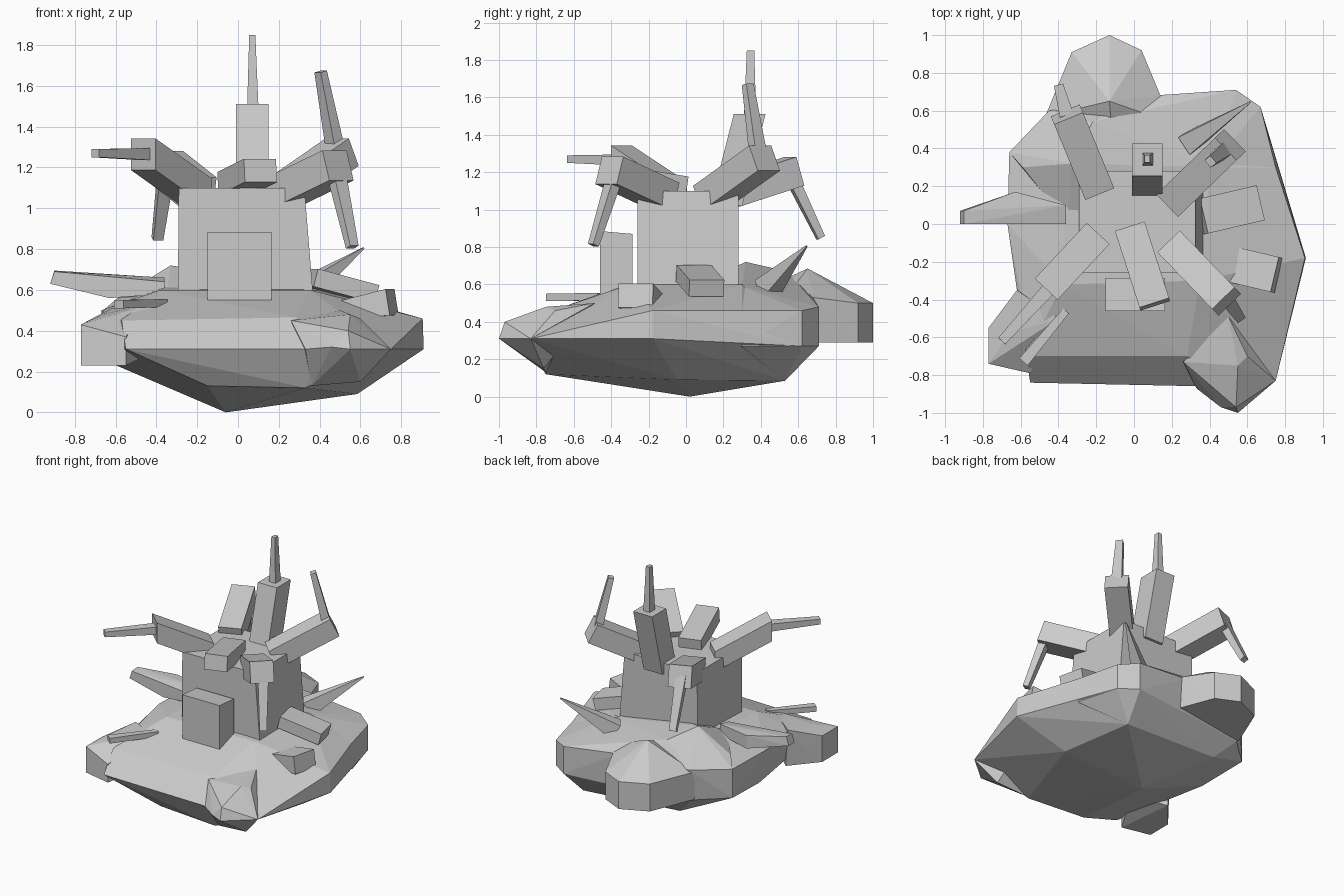
import bpy, bmesh
from mathutils import Vector

stone = bpy.data.materials.new("stone_grey")
stone.diffuse_color = (0.6, 0.6, 0.6, 1)


def hull(name, points):
    """Flat-faced solid wrapped around a few points."""
    bm = bmesh.new()
    for p in points:
        bm.verts.new(p)
    res = bmesh.ops.convex_hull(bm, input=bm.verts[:])
    junk = [g for g in res["geom_interior"] + res["geom_unused"]
            if isinstance(g, bmesh.types.BMVert) and g.is_valid]
    bmesh.ops.delete(bm, geom=list(set(junk)), context='VERTS')
    bmesh.ops.recalc_face_normals(bm, faces=bm.faces[:])
    mesh = bpy.data.meshes.new(name)
    bm.to_mesh(mesh)
    bm.free()
    mesh.materials.append(stone)
    obj = bpy.data.objects.new(name, mesh)
    bpy.context.collection.objects.link(obj)
    return obj


def beam(name, a, b, size_a, size_b=None, plumb=False):
    """Four-sided bar from a to b, with (width, height) at each end."""
    a, b = Vector(a), Vector(b)
    d = (b - a).normalized()
    side = d.cross(Vector((0, 0, 1))).normalized()
    up = Vector((0, 0, 1)) if plumb else side.cross(d)
    pts = []
    for c, (w, h) in ((a, size_a), (b, size_b or size_a)):
        pts += [c + side * w * i + up * h * j for i in (-.5, .5) for j in (-.5, .5)]
    return hull(name, pts)


def slab(name, levels):
    """Solid from (x0, x1, y0, y1, z) rectangles."""
    return hull(name, [(x, y, z) for x0, x1, y0, y1, z in levels
                       for x in (x0, x1) for y in (y0, y1)])


# Island front: bevel, rim, plateau, underside
hull("island_front", [
    (-.55, -.84, .31), (.4, -.86, .31), (-.57, -.70, .45), (.28, -.70, .465),
    (.905, -.18, .46), (.91, -.18, .31), (.75, -.83, .31),
    (.75, .3, .46), (.67, .62, .27),
    (-.66, .38, .5), (-.66, .38, .28), (-.67, 0, .5), (-.62, 0, .24), (-.59, -.42, .49),
    (-.38, -.32, .6), (.35, -.3, .6), (.4, .3, .6), (-.35, .3, .62),
    (.33, -.75, .12), (-.15, -.72, .13), (.585, -.05, .09), (.5, .53, .085), (-.06, .02, 0)])

# Island back: rises to a low ridge behind the tower
hull("island_back", [
    (.75, .3, .46), (.76, .3, .27), (.67, .62, .46), (.67, .62, .27),
    (.54, .71, .48), (.54, .71, .27), (.1, .68, .53), (.1, .66, .27),
    (-.45, .6, .52), (-.45, .57, .28), (-.66, .38, .5), (-.66, .38, .28),
    (-.59, .3, .56), (-.33, .32, .72), (-.22, .54, .67), (.4, .3, .59),
    (-.35, 0, .58), (.35, 0, .58), (.5, .53, .085), (-.3, .5, .13), (-.06, .02, 0)])

# Boulders fused into the island edge
hull("back_boulder", [
    (-.13, 1, .5), (-.13, 1, .29), (.04, .92, .5), (.04, .92, .29), (.14, .68, .53),
    (.14, .66, .29), (-.33, .91, .5), (-.33, .91, .29), (-.47, .57, .5), (-.47, .57, .29),
    (-.12, .51, .62), (.1, .57, .58), (-.13, .65, .685)])
hull("front_boulder", [
    (.55, -1, .31), (.46, -.97, .32), (.54, -.97, .40), (.33, -.87, .31),
    (.26, -.73, .45), (.5, -.49, .50), (.55, -.75, .48), (.6, -.7, .46),
    (.75, -.83, .31), (.6, -.76, .15), (.36, -.75, .13)])
hull("left_boulder", [
    (-.77, -.74, .23), (-.77, -.74, .43), (-.77, -.55, .23), (-.77, -.55, .43),
    (-.55, -.79, .23), (-.55, -.79, .37), (-.6, -.35, .23), (-.62, -.35, .51),
    (-.66, -.58, .48), (-.4, -.5, .3), (-.4, -.5, .54)])

# Tower and the doorway block standing just in front of it
slab("tower", [(-.295, .37, -.26, .28, .55), (-.29, .325, -.26, .28, 1.1)])
hull("doorway", [(x, y, z) for x in (-.15, .165)
                 for y, z in ((-.46, .55), (-.46, .885), (-.285, .55), (-.285, .87))])

# Upright chimney with its spire
slab("chimney", [(-.01, .15, .13, .30, 1.02), (-.01, .15, .255, .425, 1.51)])
slab("chimney_spire", [(.045, .1, .31, .375, 1.5), (.055, .085, .325, .365, 1.85)])

# Arms spreading from the tower roof: thickness, start, end, tip start, tip end
arms = {
    "front": (.115, (-.02, -.02, 1.12), (.11, -.425, 1.185), None, None),
    "front_right": (.155, (.2, -.11, 1.07), (.49, -.41, 1.21),
                    (.48, -.38, 1.18), (.56, -.495, .81)),
    "back_right": (.15, (.2, .12, 1.06), (.51, .42, 1.275),
                   (.475, .385, 1.30), (.405, .33, 1.67)),
    "back_left": (.16, (-.19, .18, 1.075), (-.355, .58, 1.205),
                  (-.35, .55, 1.2), (-.395, .72, .85)),
    "front_left": (.155, (-.19, -.05, 1.07), (-.465, -.345, 1.265),
                   (-.43, -.32, 1.265), (-.70, -.62, 1.27)),
}
for place, (thick, a, b, c, d) in arms.items():
    beam(place + "_arm", a, b, (.165, thick), plumb=(place == "front_left"))
    if c:
        beam(place + "_arm_tip", c, d, (.075, .06), (.05, .04))

# Stone shards lying around the tower
beam("right_shard", (.36, .04, .66), (.66, .11, .58), (.19, .09))
beam("front_right_shard", (.46, -.20, .49), (.755, -.27, .54), (.19, .08), (.19, .13))
beam("back_right_spike", (.29, .43, .57), (.615, .645, .805), (.11, .12), (.008, .008))
beam("front_left_shard", (-.36, -.46, .535), (-.585, -.73, .53), (.04, .04), (.06, .04))
hull("left_shard", [
    (-.36, 0, .58), (-.36, 0, .64), (-.36, .1, .58), (-.36, .1, .66),
    (-.63, 0, .56), (-.63, .17, .57), (-.63, .17, .67),
    (-.92, 0, .63), (-.9, 0, .69), (-.92, .07, .63), (-.9, .07, .695)])
